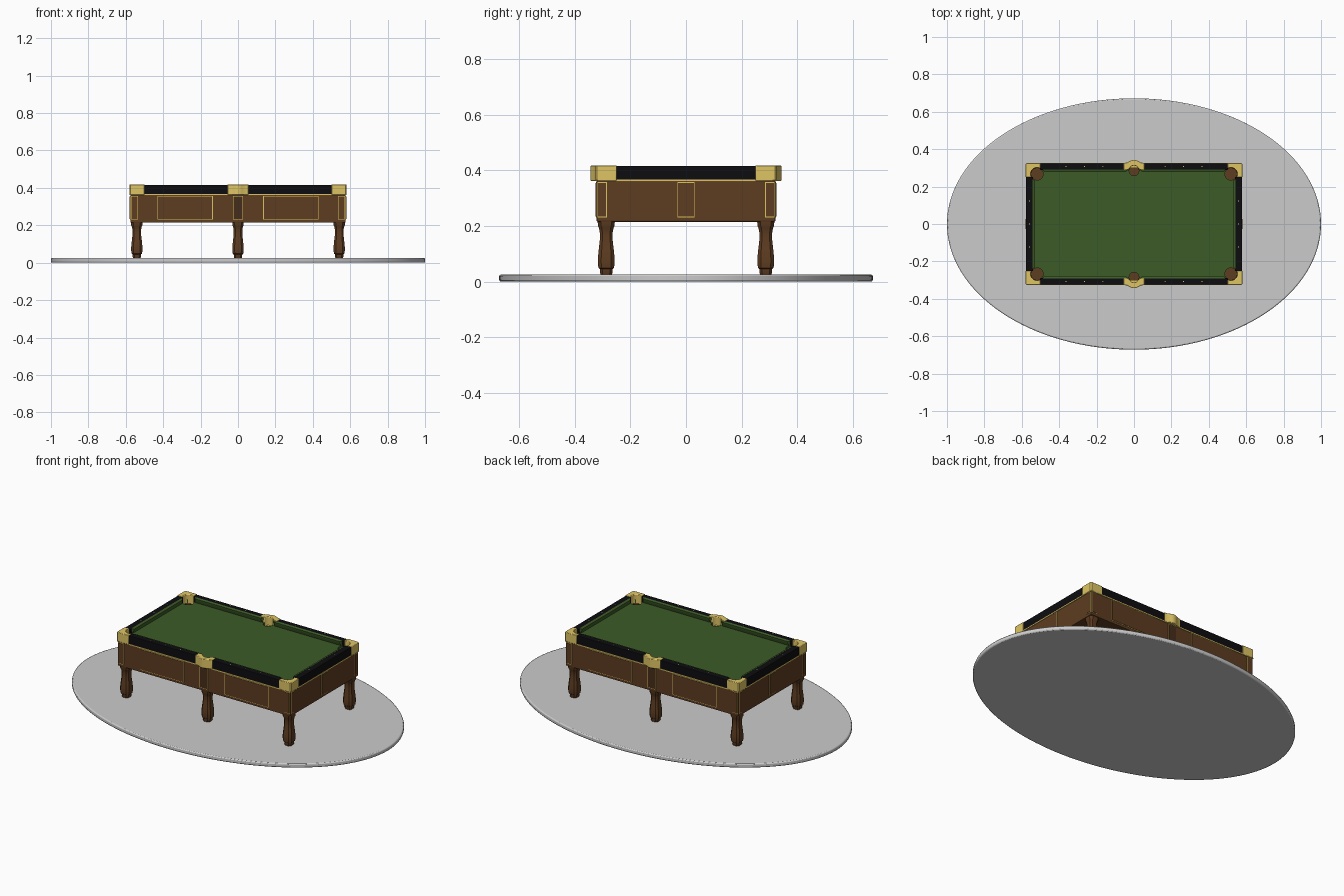
import bpy, bmesh, math

if "Cube" in bpy.data.objects:
    bpy.data.objects.remove(bpy.data.objects["Cube"])


def material(name, rgb):
    m = bpy.data.materials.new(name)
    m.diffuse_color = (*rgb, 1)
    m.use_nodes = True
    m.node_tree.nodes["Principled BSDF"].inputs["Base Color"].default_value = m.diffuse_color
    return m


WOOD = material("wood", (0.11, 0.045, 0.015))
DARK = material("dark_wood", (0.06, 0.026, 0.01))
FELT = material("felt", (0.045, 0.105, 0.02))
BLACK = material("black", (0.004, 0.004, 0.005))
BRASS = material("brass", (0.74, 0.56, 0.13))
SIDES = (-1, 1)
CORNERS = [(sx, sy) for sx in SIDES for sy in SIDES]


def loft(name, rings, mat=None, bevel=0, smooth=False):
    """Closed solid through equal-length rings of points."""
    bm = bmesh.new()
    vs = [[bm.verts.new(p) for p in r] for r in rings]
    n = len(rings[0])
    for a, b in zip(vs, vs[1:]):
        for i in range(n):
            j = (i + 1) % n
            bm.faces.new((a[i], a[j], b[j], b[i]))
    bm.faces.new(vs[0])
    bm.faces.new(vs[-1])
    bmesh.ops.recalc_face_normals(bm, faces=bm.faces)
    me = bpy.data.meshes.new(name)
    bm.to_mesh(me)
    bm.free()
    ob = bpy.data.objects.new(name, me)
    bpy.context.collection.objects.link(ob)
    if mat:
        me.materials.append(mat)
    if bevel:
        mod = ob.modifiers.new("bevel", "BEVEL")
        mod.width, mod.segments, mod.limit_method = bevel, 2, "ANGLE"
        mod.angle_limit = math.radians(50)
    if smooth:
        bpy.ops.object.select_all(action="DESELECT")
        ob.select_set(True)
        bpy.context.view_layer.objects.active = ob
        bpy.ops.object.shade_smooth_by_angle(angle=math.radians(35))
    return ob


def prism(name, pts, z0, z1, mat=None, bevel=0, smooth=False):
    return loft(name, [[(x, y, z) for x, y in pts] for z in (z0, z1)], mat, bevel, smooth)


def box(name, x0, x1, y0, y1, z0, z1, mat, bevel=0):
    return prism(name, [(x0, y0), (x1, y0), (x1, y1), (x0, y1)], z0, z1, mat, bevel)


def arc(cx, cy, r, a0, a1, n):
    angles = [math.radians(a0 + (a1 - a0) * i / n) for i in range(n + 1)]
    return [(cx + r * math.cos(a), cy + r * math.sin(a)) for a in angles]


# Oval base plate
oval = [(x, y * 0.672) for x, y in arc(0, 0, 1, 0, 360, 128)[:-1]]
prism("oval_base", oval, 0, 0.025, None, 0.006, True)

# Cabinet and cloth bed, with pocket holes cut through
cabinet = box("cabinet", -0.575, 0.575, -0.322, 0.322, 0.215, 0.363, WOOD, 0.004)
bed = box("cloth_bed", -0.542, 0.542, -0.292, 0.292, 0.363, 0.386, FELT)
holes = [(sx * 0.518, sy * 0.267, 0.032) for sx, sy in CORNERS]
holes += [(0, s * 0.284, 0.026) for s in SIDES]
for x, y, r in holes:
    cutter = prism("pocket_cutter", arc(x, y, r, 0, 360, 24)[:-1], 0.31, 0.45, WOOD)
    cutter.hide_render = True
    cutter.hide_set(True)
    for ob in (cabinet, bed):
        mod = ob.modifiers.new("pocket", "BOOLEAN")
        mod.object, mod.operation, mod.solver = cutter, "DIFFERENCE", "EXACT"

# Turned legs with a chamfered square section: (height, half width)
PROFILE = [(0.024, 0.019), (0.03, 0.022), (0.045, 0.023), (0.049, 0.028), (0.065, 0.03),
           (0.085, 0.03), (0.115, 0.027), (0.15, 0.023), (0.175, 0.023), (0.192, 0.026),
           (0.2, 0.03), (0.22, 0.031)]
for x in (-0.541, 0, 0.541):
    for s in SIDES:
        rings = []
        for z, w in PROFILE:
            c = w * 0.6
            octagon = [(w, -c), (w, c), (c, w), (-c, w), (-w, c), (-w, -c), (-c, -w), (c, -w)]
            rings.append([(x + a, s * 0.287 + b, z) for a, b in octagon])
        loft("leg", rings, WOOD, 0, True)


# Brass-edged panels on the cabinet sides
def panel(name, side, axis, a0, a1, mat):
    for part, grow, depth, m in (("trim", 0, 0.002, BRASS), ("face", 0.003, 0.004, mat)):
        face = 0.322 if axis == "y" else 0.575
        d = sorted((side * (face - 0.01), side * (face + depth)))
        span = (a0 + grow, a1 - grow)
        xy = (*span, *d) if axis == "y" else (*d, *span)
        box(name + "_" + part, *xy, 0.231 + grow, 0.358 - grow, m)


for s in SIDES:
    panel("middle_post", s, "y", -0.028, 0.028, DARK)
    panel("end_post", s, "x", -0.031, 0.031, WOOD)
    for t in SIDES:
        panel("side_panel", s, "y", *sorted((t * 0.135, t * 0.43)), WOOD)
        panel("side_corner_post", s, "y", *sorted((t * 0.535, t * 0.572)), WOOD)
        panel("end_corner_post", s, "x", *sorted((t * 0.285, t * 0.319)), WOOD)

# Brass line under the rails
for s in SIDES:
    box("side_brass_line", -0.576, 0.576, *sorted((s * 0.3, s * 0.325)), 0.361, 0.367, BRASS)
    box("end_brass_line", *sorted((s * 0.55, s * 0.578)), -0.324, 0.324, 0.361, 0.367, BRASS)

# Corner castings with a scooped pocket mouth
corner = [(0.5, 0.326), (0.574, 0.326), (0.58, 0.32), (0.58, 0.25)]
corner += arc(0.518, 0.267, 0.034, -30, 120, 12)
for sx, sy in CORNERS:
    prism("corner_casting", [(sx * x, sy * y) for x, y in corner], 0.362, 0.418, BRASS, 0.003, True)

# Middle pocket castings with a bowed outer face
middle = [(-0.056, 0.326), (-0.036, 0.329), (-0.02, 0.338), (-0.008, 0.343), (0.008, 0.343),
          (0.02, 0.338), (0.036, 0.329), (0.056, 0.326), (0.056, 0.29)]
middle += arc(0, 0.284, 0.028, 12, 168, 12) + [(-0.056, 0.29)]
for s in SIDES:
    prism("middle_casting", [(x, s * y) for x, y in middle], 0.362, 0.418, BRASS, 0.003, True)


# Green cushions with mitred ends
def cushion(name, lo, hi, outer, place):
    section = [(0, 0, 0.38), (0, 0, 0.416), (0.012, 0.013, 0.412), (0.01, 0.011, 0.402),
               (0.006, 0.004, 0.38)]
    rings = [[place(end + sgn * m, outer - d, z) for m, d, z in section]
             for end, sgn in ((lo, 1), (hi, -1))]
    loft(name, rings, FELT)


def sight(x, y):
    prism("sight", arc(x, y, 0.003, 0, 360, 8)[:-1], 0.41, 0.4165, BRASS)


# Black rails with sights and cushions
for sx, sy in CORNERS:
    box("side_rail", *sorted((sx * 0.054, sx * 0.502)), *sorted((sy * 0.29, sy * 0.324)),
        0.365, 0.416, BLACK, 0.003)
    cushion("side_cushion", 0.032, 0.492, 0.292,
            lambda a, d, z, sx=sx, sy=sy: (sx * a, sy * d, z))
    for x in (0.167, 0.265, 0.364):
        sight(sx * x, sy * 0.308)
for s in SIDES:
    box("end_rail", *sorted((s * 0.54, s * 0.578)), -0.252, 0.252, 0.365, 0.416, BLACK, 0.003)
    cushion("end_cushion", -0.242, 0.242, 0.542, lambda a, d, z, s=s: (s * d, a, z))
    for y in (-0.123, 0, 0.123):
        sight(s * 0.558, y)
